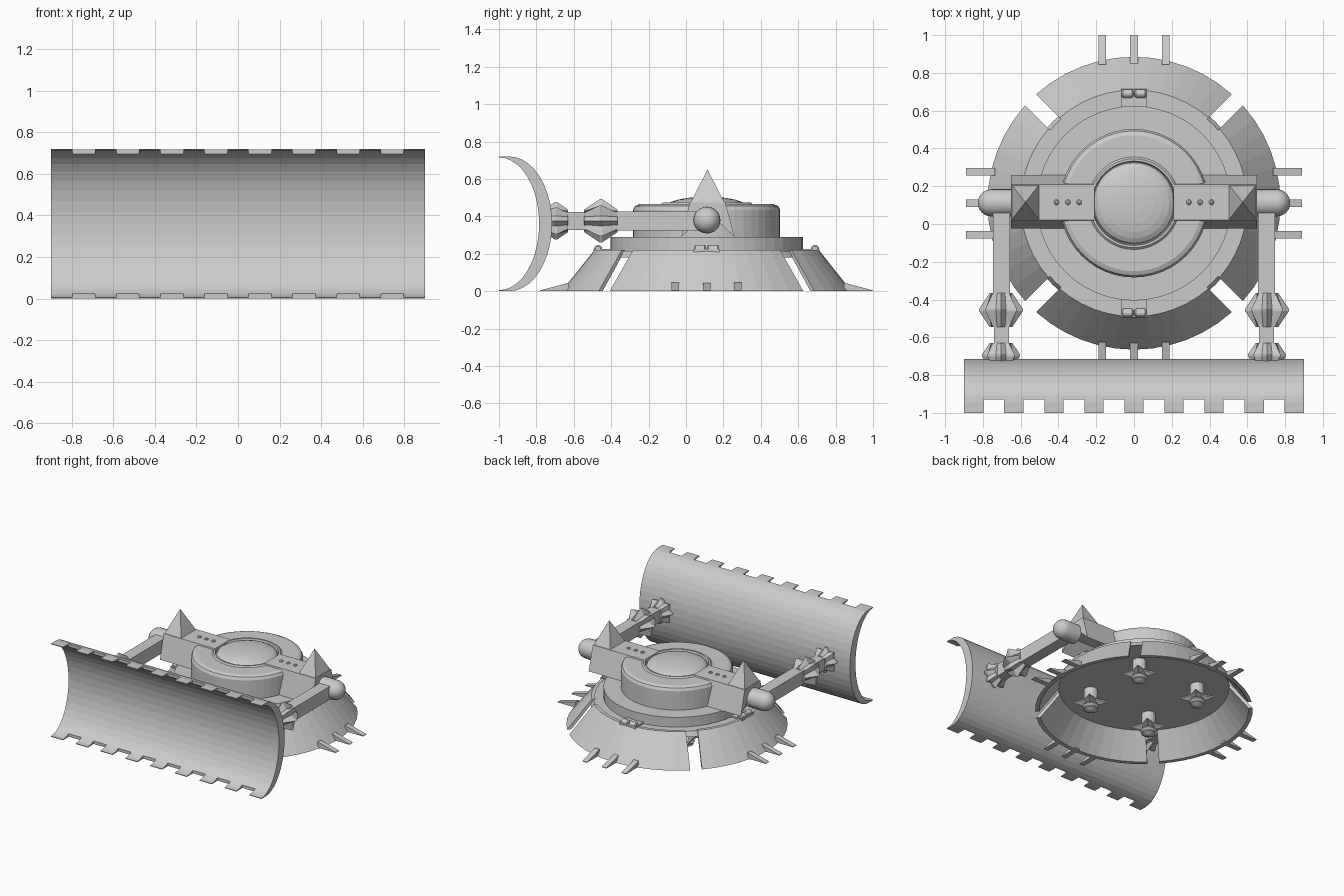
import bpy, bmesh
from math import sin, cos, pi, asin, radians
from mathutils import Matrix, Vector

if "Cube" in bpy.data.objects:
    bpy.data.objects.remove(bpy.data.objects["Cube"])

CY = 0.11  # body centre along y


def finish(name, bm, smooth=None):
    bmesh.ops.remove_doubles(bm, verts=bm.verts[:], dist=1e-5)
    bmesh.ops.recalc_face_normals(bm, faces=bm.faces[:])
    me = bpy.data.meshes.new(name)
    bm.to_mesh(me)
    bm.free()
    ob = bpy.data.objects.new(name, me)
    bpy.context.collection.objects.link(ob)
    if smooth:
        bpy.ops.object.select_all(action='DESELECT')
        bpy.context.view_layer.objects.active = ob
        ob.select_set(True)
        bpy.ops.object.shade_smooth_by_angle(angle=radians(smooth))
    return ob


def add_loft(bm, rings, M=Matrix()):
    """Skin closed rings of points and cap both ends."""
    vs = [[bm.verts.new(M @ Vector(p)) for p in r] for r in rings]
    n = len(rings[0])
    for a, b in zip(vs, vs[1:]):
        for i in range(n):
            bm.faces.new((a[i], a[(i + 1) % n], b[(i + 1) % n], b[i]))
    bm.faces.new(vs[0][::-1])
    bm.faces.new(vs[-1])


def circle(r, z, n):
    return [(r * cos(2 * pi * i / n), r * sin(2 * pi * i / n), z) for i in range(n)]


def rect(x0, x1, y0, y1, z):
    return [(x0, y0, z), (x1, y0, z), (x1, y1, z), (x0, y1, z)]


def add_box(bm, x, y, z, M=Matrix()):
    add_loft(bm, [rect(*x, *y, z[0]), rect(*x, *y, z[1])], M)


def lathe(name, prof, n=48, M=Matrix.Translation((0, CY, 0)), smooth=None):
    bm = bmesh.new()
    add_loft(bm, [circle(r, z, n) for r, z in prof], M)
    return finish(name, bm, smooth)


def around(a):
    return Matrix.Translation((0, CY, 0)) @ Matrix.Rotation(a, 4, 'Z')


# Hull: base plate, collar and turret drum with dome
lathe("base_plate", [(0.61, 0.18), (0.59, 0.215)])
lathe("collar", [(0.515, 0.21), (0.515, 0.29)])
lathe("turret_drum", [(0.393, 0.28), (0.393, 0.435), (0.383, 0.455), (0.36, 0.465),
                      (0.245, 0.465), (0.235, 0.474), (0.223, 0.474), (0.218, 0.45)])
lathe("dome", [(0.215 * cos(t * pi / 12), 0.452 + 0.053 * sin(t * pi / 12)) for t in range(7)], 32)

# Four armoured skirt panels with parallel gaps, hinges and ground spikes
skirt_prof = [(0.775, 0.0), (0.60, 0.22), (0.575, 0.22), (0.745, 0.0)]
for k, side in enumerate(["right", "back", "left", "front"]):
    M = around(k * pi / 2)
    bm = bmesh.new()
    rings = []
    for i in range(13):
        t = i / 6 - 1
        ring = []
        for r, z in skirt_prof:
            a = t * (pi / 4 - asin(0.042 / r))
            ring.append((r * cos(a), r * sin(a), z))
        rings.append(ring)
    add_loft(bm, rings, M)
    finish("skirt_panel_" + side, bm)

    bm = bmesh.new()
    for o in (-0.167, 0, 0.167):
        add_loft(bm, [[(x, o - 0.02, 0), (x, o + 0.02, 0), (x, o + 0.02, h), (x, o - 0.02, h)]
                      for x, h in ((0.735, 0.045), (0.89, 0.004))], M)
    finish("ground_spikes_" + side, bm)

    bm = bmesh.new()
    add_box(bm, (0.51, 0.605), (-0.07, 0.07), (0.205, 0.226), M)
    for s in (-0.034, 0.034):
        K = M @ Matrix.Translation((0.58, s, 0.226)) @ Matrix.Rotation(pi / 2, 4, 'X')
        add_loft(bm, [circle(r, z, 12) for r, z in
                      ((0.014, -0.031), (0.022, -0.024), (0.022, 0.024), (0.014, 0.031))], K)
    finish("hinge_" + side, bm)

# Star-shaped thrusters under the hull
star = [((0.06 if i % 2 else 0.12) * cos(i * pi / 4),
         (0.06 if i % 2 else 0.12) * sin(i * pi / 4)) for i in range(8)]
for k in range(4):
    M = around(pi / 4 + k * pi / 2) @ Matrix.Translation((0.38, 0, 0))
    bm = bmesh.new()
    add_loft(bm, [circle(0.05, 0.19, 16), circle(0.05, 0.06, 16)], M)
    add_loft(bm, [[(x * s, y * s, z) for x, y in star]
                  for s, z in ((0.5, 0.11), (1, 0.085), (1, 0.075), (0.5, 0.055))], M)
    add_loft(bm, [circle(r, z, 16) for r, z in
                  ((0.045, 0.065), (0.06, 0.045), (0.045, 0.03), (0.05, 0.02), (0.02, 0.005))], M)
    finish("thruster_%d" % (k + 1), bm)

# Side beams, pyramids, rivets, push arms (mirrored)
for s, side in ((1, "right"), (-1, "left")):
    S = Matrix.Diagonal((s, 1, 1, 1))

    # Beam is a roof-like channel, hollow underneath
    bm = bmesh.new()
    add_loft(bm, [[(x, -0.025, 0.29), (x, 0.065, 0.375), (x, 0.17, 0.375), (x, 0.26, 0.29),
                   (x, 0.21, 0.475), (x, 0.02, 0.475)] for x in (0.21, 0.65)], S)
    finish("beam_" + side, bm)

    bm = bmesh.new()
    add_loft(bm, [rect(0.5, 0.65, 0.02, 0.21, 0.465), [(0.575, 0.115, 0.65)] * 4], S)
    finish("pyramid_" + side, bm)

    bm = bmesh.new()
    for x in (0.29, 0.35, 0.41):
        add_loft(bm, [circle(r, z, 10) for r, z in ((0.015, 0.47), (0.013, 0.481), (0.006, 0.486))],
                 S @ Matrix.Translation((x, 0.115, 0)))
    finish("rivets_" + side, bm)

    # Capsule pivot pointing outwards
    X = S @ Matrix.Translation((0, 0.112, 0.38)) @ Matrix.Rotation(pi / 2, 4, 'Y')
    prof = [(0.072, 0.64)] + [(0.072 * cos(t * pi / 12), 0.755 + 0.072 * sin(t * pi / 12)) for t in range(7)]
    lathe("pivot_" + side, prof, 24, X, 40)

    # Square arm and spiked joints along the push direction
    bm = bmesh.new()
    add_box(bm, (0.657, 0.747), (-0.40, 0.10), (0.325, 0.427), S)
    add_box(bm, (0.662, 0.742), (-0.75, -0.40), (0.328, 0.424), S)
    finish("push_arm_" + side, bm)

    for nm, y, R, L in (("rear", -0.455, 0.116, 0.09), ("front", -0.695, 0.10, 0.065)):
        J = S @ Matrix.Translation((0.704, y, 0.376)) @ Matrix.Rotation(pi / 2, 4, 'X')
        rings = [[((lo if i % 2 else hi) * cos(i * pi / 8),
                   (lo if i % 2 else hi) * sin(i * pi / 8), z) for i in range(16)]
                 for z, hi, lo in ((-L, 0.06, 0.055), (-0.006, R, 0.07), (0.006, R, 0.07), (L, 0.06, 0.055))]
        bm = bmesh.new()
        add_loft(bm, rings, J)
        finish("spiked_joint_%s_%s" % (nm, side), bm)

# Crescent dozer blade with flat lips and notched edges
N = 20
ang = [-pi / 2 + pi * i / N for i in range(N + 1)]
section = [(-1, 0)] + [(-0.945 + 0.229 * cos(a), 0.36 + 0.36 * sin(a)) for a in ang] + [(-1, 0.72)]
section += [(-1 + 0.215 * cos(a), 0.36 + 0.355 * sin(a)) for a in reversed(ang)]
bm = bmesh.new()
add_loft(bm, [[(x, y, z) for y, z in section] for x in (-0.9, 0.9)])
blade = finish("blade", bm)

bm = bmesh.new()
for i in range(8):
    c = -0.742 + 0.212 * i
    add_box(bm, (c - 0.055, c + 0.055), (-1.1, -0.93), (-0.1, 0.85))
cutter = finish("notch_cutter", bm)
cutter.hide_render = True
mod = blade.modifiers.new("notches", 'BOOLEAN')
mod.operation = 'DIFFERENCE'
mod.solver = 'EXACT'
mod.object = cutter
bpy.ops.object.select_all(action='DESELECT')
bpy.context.view_layer.objects.active = blade
blade.select_set(True)
bpy.ops.object.modifier_apply(modifier=mod.name)
bpy.data.objects.remove(cutter)
